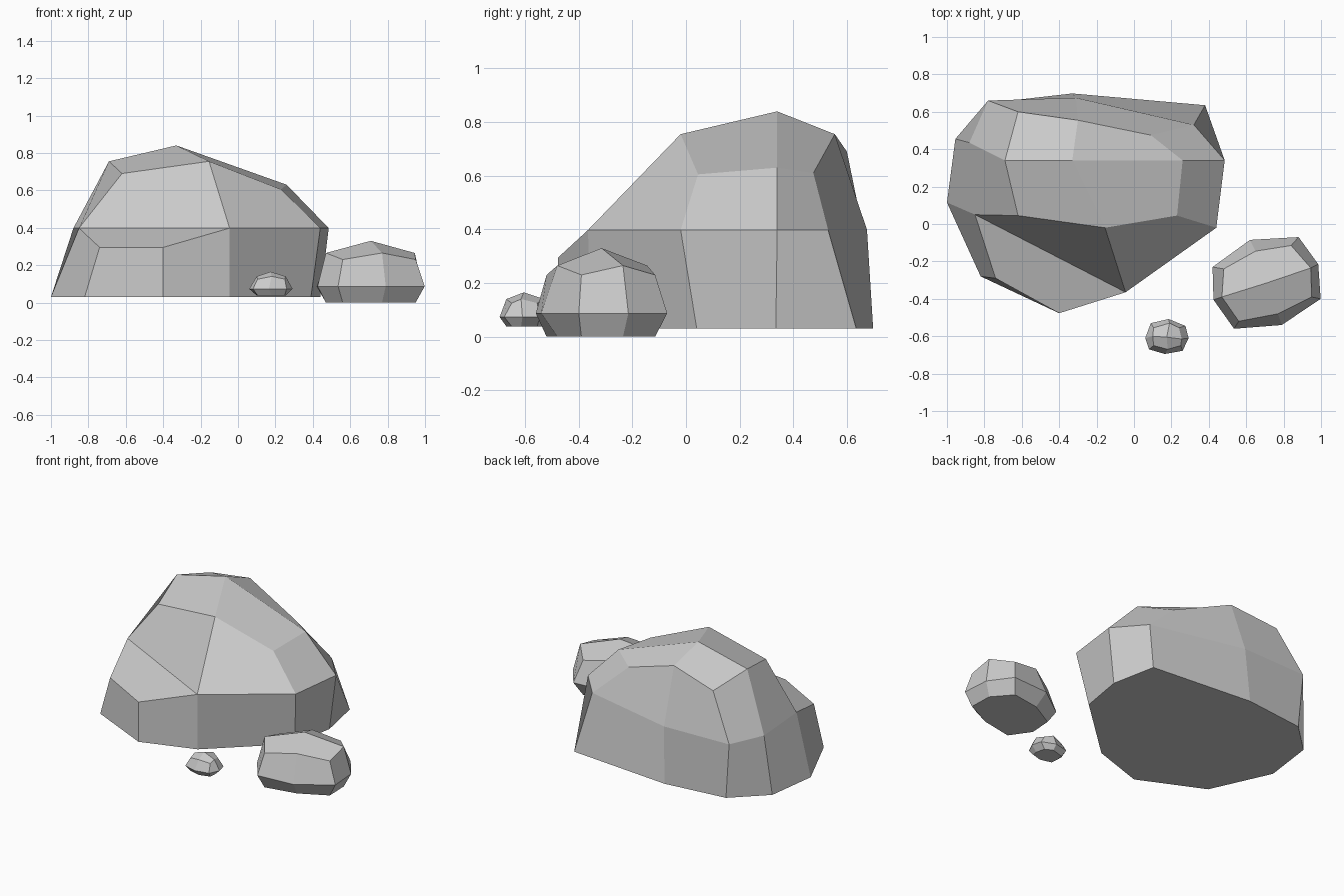
import bpy, bmesh

# Rings run counter-clockwise from the front-left corner:
# front-left, front, front-right, right, back-right, back, back-left, left


def build_rock(name, peak, crown, belt, base, foot=None):
    """Faceted rock: peak point, crown ring, widest belt ring, flat base."""
    bm = bmesh.new()
    top = bm.verts.new(peak)
    rings = [[bm.verts.new(p) for p in ring] for ring in (crown, belt, base)]
    c = rings[0]
    for i in (0, 2, 4, 6):
        bm.faces.new((top, c[i - 1], c[i], c[i + 1]))
    sides = []
    for upper, lower in zip(rings, rings[1:]):
        for i in range(8):
            j = (i + 1) % 8
            sides.append(bm.faces.new((upper[i], lower[i], lower[j], upper[j])))
    bm.faces.new(rings[2][::-1])
    bm.normal_update()
    # pull the lower front-left facet outwards into a buttress
    if foot:
        face = sides[8]
        bmesh.ops.inset_individual(bm, faces=[face], thickness=0.02)
        corners = sorted(face.verts, key=lambda v: v.co.z)
        corners = sorted(corners[:2], key=lambda v: v.co.x) + sorted(corners[2:], key=lambda v: v.co.x)
        for v, p in zip(corners, foot):
            v.co = p
    bmesh.ops.recalc_face_normals(bm, faces=bm.faces)
    mesh = bpy.data.meshes.new(name)
    bm.to_mesh(mesh)
    bm.free()
    bpy.context.collection.objects.link(bpy.data.objects.new(name, mesh))


def level(points, z):
    return [(x, y, z) for x, y in points]


def alternate(points, corner_z, mid_z):
    return [(x, y, mid_z if i % 2 else corner_z) for i, (x, y) in enumerate(points)]


# Large boulder
build_rock(
    "large_boulder", (-0.33, 0.34, 0.84),
    [(-0.62, 0.045, 0.69), (-0.155, -0.02, 0.755), (0.23, 0.045, 0.605), (0.26, 0.34, 0.63),
     (0.09, 0.475, 0.61 + 0.0), (-0.30, 0.555, 0.755), (-0.62, 0.60, 0.69), (-0.69, 0.34, 0.755)],
    level([(-0.85, 0.05), (-0.045, -0.365), (0.44, -0.02), (0.485, 0.34),
           (0.32, 0.53), (-0.31, 0.675), (-0.78, 0.66), (-0.88, 0.435)], 0.398),
    level([(-1.0, 0.115), (-0.045, -0.36), (0.39, 0.04), (0.44, 0.335),
           (0.38, 0.635), (-0.33, 0.698), (-0.75, 0.65), (-0.955, 0.455)], 0.03),
    foot=[(-0.82, -0.28, 0.03), (-0.40, -0.477, 0.03),
          (-0.74, -0.29, 0.295), (-0.40, -0.477, 0.295)])

# Medium rock
crown = [(0.56, -0.52), (0.77, -0.48), (0.95, -0.39), (0.945, -0.235),
         (0.84, -0.115), (0.65, -0.145), (0.48, -0.24), (0.47, -0.39)]
belt = [(0.535, -0.56), (0.79, -0.54), (0.998, -0.40), (0.985, -0.215),
        (0.88, -0.07), (0.62, -0.085), (0.42, -0.23), (0.425, -0.405)]
build_rock("medium_rock", (0.71, -0.315, 0.33), alternate(crown, 0.23, 0.265),
           level(belt, 0.087), level(crown, 0.0))

# Small stone
crown = [(0.105, -0.65), (0.18, -0.67), (0.25, -0.65), (0.255, -0.615),
         (0.24, -0.555), (0.19, -0.53), (0.105, -0.555), (0.10, -0.60)]
belt = [(0.08, -0.67), (0.165, -0.695), (0.26, -0.678), (0.292, -0.61),
        (0.275, -0.545), (0.185, -0.508), (0.09, -0.53), (0.06, -0.61)]
build_rock("small_stone", (0.175, -0.605, 0.165), alternate(crown, 0.125, 0.14),
           level(belt, 0.073), level(crown, 0.038))
